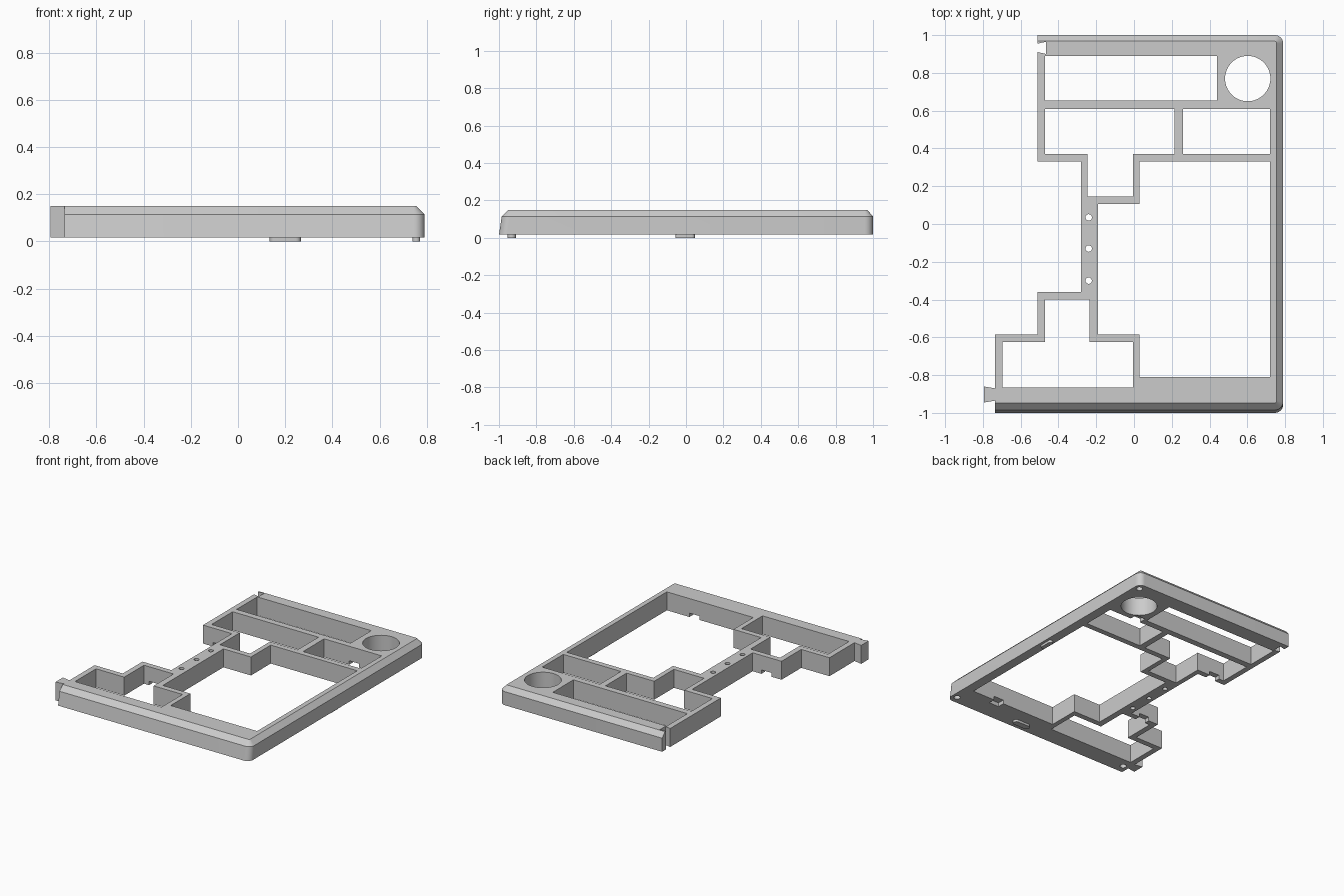
import bpy, bmesh, math

if "Cube" in bpy.data.objects:
    bpy.data.objects.remove(bpy.data.objects["Cube"], do_unlink=True)

grey = bpy.data.materials.new("plain grey")
grey.use_nodes = True
grey.diffuse_color = (0.6, 0.6, 0.6, 1)
grey.node_tree.nodes["Principled BSDF"].inputs["Base Color"].default_value = (0.6, 0.6, 0.6, 1)

BASE, TOP = 0.017, 0.15


def loft(name, rings):
    """Solid through matching rings, each given as (outline, height)."""
    bm = bmesh.new()
    loops = [[bm.verts.new((x, y, z)) for x, y in pts] for pts, z in rings]
    n = len(loops[0])
    bm.faces.new(loops[0][::-1])
    bm.faces.new(loops[-1])
    for a, b in zip(loops, loops[1:]):
        for i in range(n):
            j = (i + 1) % n
            bm.faces.new((a[i], a[j], b[j], b[i]))
    bmesh.ops.recalc_face_normals(bm, faces=bm.faces)
    mesh = bpy.data.meshes.new(name)
    bm.to_mesh(mesh)
    bm.free()
    mesh.materials.append(grey)
    ob = bpy.data.objects.new(name, mesh)
    bpy.context.collection.objects.link(ob)
    return ob


def prism(name, pts, z0, z1):
    return loft(name, [(pts, z0), (pts, z1)])


def arc(cx, cy, r, start, end, steps):
    angles = [math.radians(start + (end - start) * i / steps) for i in range(steps + 1)]
    return [(cx + r * math.cos(a), cy + r * math.sin(a)) for a in angles]


def circle(cx, cy, r, n=48):
    return arc(cx, cy, r, 0, 360, n)[:-1]


def box(x0, x1, y0, y1):
    return [(x0, y0), (x1, y0), (x1, y1), (x0, y1)]


# Stepped left edge with the dovetail socket at the back and tab at the front
left_edge = [
    (-0.51, 0.955), (-0.465, 0.965), (-0.465, 0.9), (-0.51, 0.91),
    (-0.51, 0.33), (-0.28, 0.33), (-0.28, -0.36), (-0.51, -0.36),
    (-0.51, -0.585), (-0.735, -0.585), (-0.735, -0.87),
    (-0.795, -0.86), (-0.795, -0.945), (-0.735, -0.935),
]


def outline(right, front, back, r):
    return ([(-0.735, front)]
            + arc(right - r, front + r, r, -90, 0, 8)
            + arc(right - r, back - r, r, 0, 90, 8)
            + [(-0.51, back)] + left_edge)


# Frame body: leaning front, chamfered upper rim
frame = loft("case_frame", [
    (outline(0.79, -1, 1, 0.045), BASE),
    (outline(0.79, -0.985, 1, 0.045), 0.115),
    (outline(0.755, -0.948, 0.968, 0.012), TOP),
])

# Openings through the frame
through = [
    box(-0.47, 0.44, 0.655, 0.89),
    box(0.26, 0.72, 0.37, 0.61),
    circle(0.602, 0.77, 0.12, 64),
    [(-0.47, 0.61), (-0.47, 0.37), (-0.245, 0.37), (-0.245, 0.145),
     (-0.005, 0.145), (-0.005, 0.37), (0.215, 0.37), (0.215, 0.61)],
    [(0.72, 0.33), (0.03, 0.33), (0.03, 0.105), (-0.19, 0.105),
     (-0.19, -0.585), (0.03, -0.585), (0.03, -0.81), (0.72, -0.81)],
    [(-0.47, -0.4), (-0.235, -0.4), (-0.235, -0.625), (-0.005, -0.625),
     (-0.005, -0.865), (-0.695, -0.865), (-0.695, -0.625), (-0.47, -0.625)],
]
through += [circle(-0.24, y, 0.017, 24) for y in (0.035, -0.13, -0.3)]
cutters = [prism("opening_cutter", p, -0.1, 0.3) for p in through]

# Blind round sockets underneath the corners
for x, y in ((0.75, -0.945), (0.75, 0.95), (-0.69, -0.935)):
    cutters.append(prism("socket_cutter", circle(x, y, 0.022, 24), -0.1, 0.08))

# Cable notches along the lower edges of the inner walls
for x, y0, y1 in ((-0.39, 0.32, 0.38), (-0.39, -0.41, -0.35),
                  (0.5, 0.6, 0.665), (0.5, -0.86, -0.8)):
    cutters.append(prism("notch_cutter", box(x - 0.04, x + 0.04, y0, y1), -0.1, 0.045))

bpy.context.view_layer.objects.active = frame
for cutter in cutters:
    cutter.hide_render = True
    mod = frame.modifiers.new("cut", "BOOLEAN")
    mod.operation = "DIFFERENCE"
    mod.solver = "EXACT"
    mod.object = cutter
    bpy.ops.object.modifier_apply(modifier=mod.name)
    bpy.data.objects.remove(cutter, do_unlink=True)


# Slim rounded feet
def foot(name, cx, cy, half, r, turn):
    ends = arc(half - r, 0, r, -90, 90, 10) + arc(r - half, 0, r, 90, 270, 10)
    pts = [(cx - y, cy + x) if turn else (cx + x, cy + y) for x, y in ends]
    return prism(name, pts, 0, BASE + 0.004)


parts = [frame,
         foot("front_foot", 0.2, -0.932, 0.066, 0.022, False),
         foot("side_foot", 0.755, -0.005, 0.052, 0.016, True)]

bpy.ops.object.select_all(action="DESELECT")
for ob in parts:
    ob.select_set(True)
bpy.ops.object.shade_smooth_by_angle(angle=math.radians(25))
